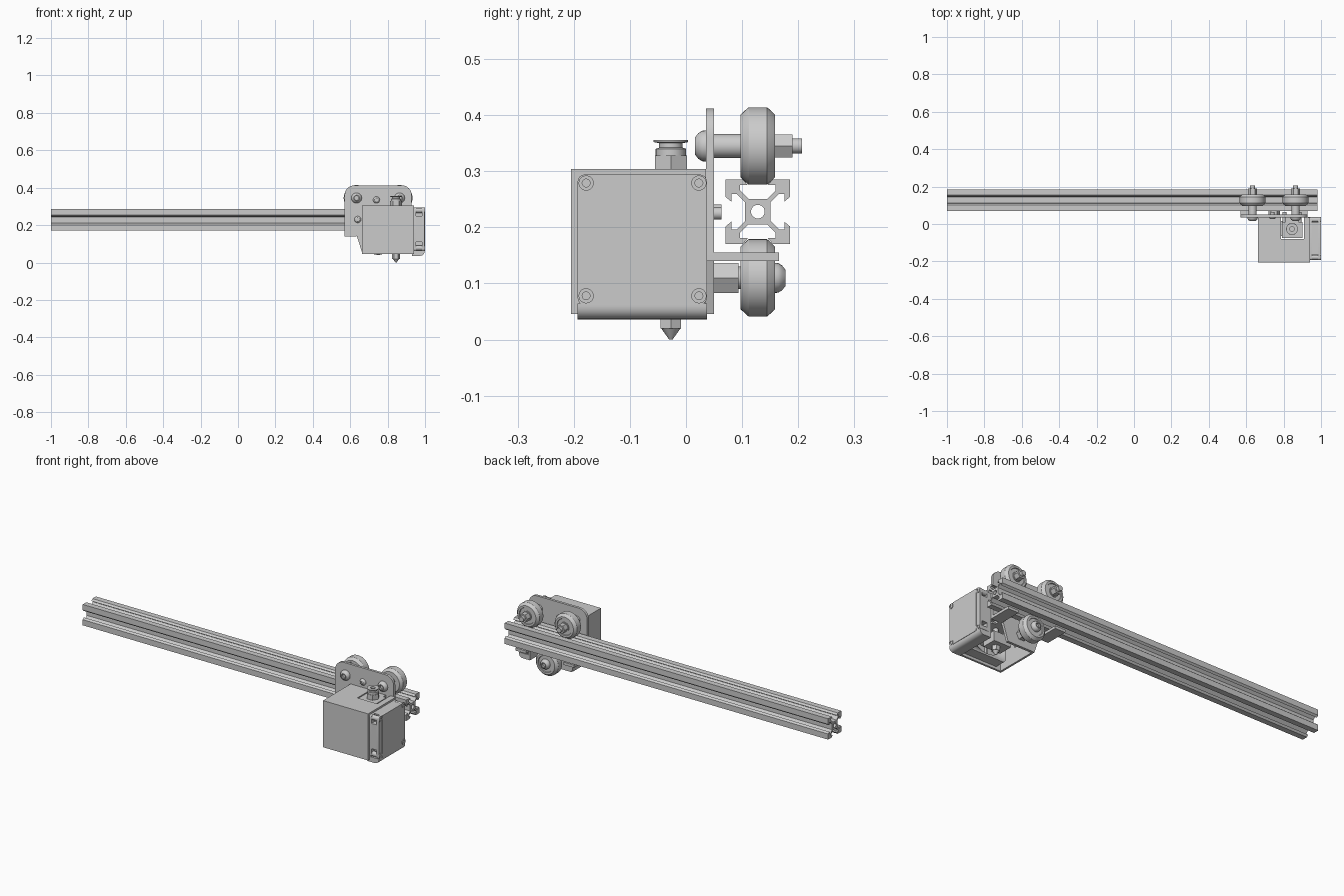
import bpy, bmesh, math
from mathutils import Vector

if "Cube" in bpy.data.objects:
    bpy.data.objects.remove(bpy.data.objects["Cube"])

def to3(axis, u, v, t):
    return {'X': (t, u, v), 'Y': (u, t, v), 'Z': (u, v, t)}[axis]

def finish(name, bm, smooth=False):
    bmesh.ops.recalc_face_normals(bm, faces=bm.faces)
    me = bpy.data.meshes.new(name)
    bm.to_mesh(me)
    bm.free()
    ob = bpy.data.objects.new(name, me)
    bpy.context.collection.objects.link(ob)
    bpy.ops.object.select_all(action='DESELECT')
    ob.select_set(True)
    bpy.context.view_layer.objects.active = ob
    if smooth:
        bpy.ops.object.shade_smooth_by_angle(angle=math.radians(30))
    return ob

def prism(name, outline, axis, a, b, smooth=False):
    """Extrude a 2D outline along an axis from a to b."""
    bm = bmesh.new()
    lo = [bm.verts.new(to3(axis, u, v, a)) for u, v in outline]
    hi = [bm.verts.new(to3(axis, u, v, b)) for u, v in outline]
    bm.faces.new(lo)
    bm.faces.new(hi)
    n = len(lo)
    for i in range(n):
        j = (i + 1) % n
        bm.faces.new((lo[i], lo[j], hi[j], hi[i]))
    return finish(name, bm, smooth)

def box(name, x0, x1, y0, y1, z0, z1):
    return prism(name, [(x0, y0), (x1, y0), (x1, y1), (x0, y1)], 'Z', z0, z1)

def lathe(name, prof, axis, u, v, n=32):
    """Revolve (radius, position) points around an axis through (u, v); closed at both ends."""
    bm = bmesh.new()
    rings = []
    for r, t in prof:
        rings.append([bm.verts.new(to3(axis, u + r * math.cos(2 * math.pi * k / n),
                                       v + r * math.sin(2 * math.pi * k / n), t)) for k in range(n)])
    for A, B in zip(rings, rings[1:]):
        for k in range(n):
            bm.faces.new((A[k], A[(k + 1) % n], B[(k + 1) % n], B[k]))
    bm.faces.new(rings[0])
    bm.faces.new(rings[-1])
    return finish(name, bm, n > 8)

def rod(name, axis, u, v, r, a, b, n=24):
    return lathe(name, [(r, a), (r, b)], axis, u, v, n)

def corner(cx, cy, r, a0, a1, n=6):
    return [(cx + r * math.cos(math.radians(a0 + (a1 - a0) * i / n)),
             cy + r * math.sin(math.radians(a0 + (a1 - a0) * i / n))) for i in range(n + 1)]

def round_rect(u0, u1, v0, v1, r):
    return (corner(u1 - r, v1 - r, r, 0, 90) + corner(u0 + r, v1 - r, r, 90, 180)
            + corner(u0 + r, v0 + r, r, 180, 270) + corner(u1 - r, v0 + r, r, 270, 360))

def cut(ob, cutter):
    m = ob.modifiers.new("cut", 'BOOLEAN')
    m.operation = 'DIFFERENCE'
    m.solver = 'EXACT'
    m.object = cutter
    cutter.hide_render = True
    bpy.context.view_layer.objects.active = ob
    bpy.ops.object.modifier_apply(modifier=m.name)
    bpy.data.objects.remove(cutter)

def button_head(name, u, v, y_base, y_top, r):
    d = y_top - y_base
    prof = [(r, y_base), (r * .97, y_base + d * .35), (r * .82, y_base + d * .7),
            (r * .55, y_top), (r * .4, y_top), (r * .4, y_base + d * .5)]
    lathe(name, prof, 'Y', u, v, 24)

# Slotted rail
RY, RZ, MM = 0.128, 0.228, 0.00577
half = [(2.84, 3.9), (5.5, 6.56), (5.5, 8.2), (3.1, 8.2), (4.6, 10)]
quarter = half + [(10, 10)] + [(b, a) for a, b in reversed(half)]
section = []
for q in range(4):
    c, s = round(math.cos(-q * math.pi / 2)), round(math.sin(-q * math.pi / 2))
    section += [(RY + MM * (a * c - b * s), RZ + MM * (a * s + b * c)) for a, b in quarter]
rail = prism("rail", section, 'X', -1.0, 0.98)
cut(rail, rod("rail_bore", 'X', RY, RZ, 0.0122, -1.1, 1.1))

# Carriage plate with two bent belt tabs
PY0, PY1 = 0.036, 0.05
plate = corner(0.878, 0.362, 0.05, 0, 90) + corner(0.62, 0.362, 0.05, 90, 180) + [
    (0.57, 0.145), (0.634, 0.145), (0.666, 0.046), (0.832, 0.046), (0.864, 0.145), (0.928, 0.145)]
prism("carriage_plate", plate, 'Y', PY0, PY1, True)
for i, x in enumerate((0.57, 0.864)):
    box(f"belt_tab_{i}", x, x + 0.064, PY0, 0.166, 0.14, 0.155)

# Grooved wheels
def wheel(name, x, z):
    side = [(0.014, 0.0305), (0.026, 0.0305), (0.026, 0.026), (0.044, 0.026),
            (0.046, 0.0305), (0.056, 0.0305), (0.067, 0.019), (0.069, 0.016)]
    prof = [(r, RY - t) for r, t in side] + [(r, RY + t) for r, t in reversed(side)]
    lathe(name, prof, 'Y', x, z, 48)

for i, x in enumerate((0.634, 0.864)):
    z = 0.345
    wheel(f"upper_wheel_{i}", x, z)
    button_head(f"upper_bolt_head_{i}", x, z, PY0, 0.016, 0.028)
    rod(f"upper_spacer_{i}", 'Y', x, z, 0.0215, PY1, 0.099)
    rod(f"upper_nut_{i}", 'Y', x, z, 0.024, 0.158, 0.19, 6)
    rod(f"upper_bolt_{i}", 'Y', x, z, 0.0135, 0.15, 0.207)
wheel("lower_wheel", 0.749, 0.11)
rod("eccentric_spacer", 'Y', 0.749, 0.11, 0.031, PY1, 0.094, 6)
rod("lower_washer", 'Y', 0.749, 0.11, 0.02, 0.093, 0.1)
button_head("lower_bolt_head", 0.749, 0.11, 0.158, 0.177, 0.027)

# Small plate screws
for i, (x, z) in enumerate(((0.74, 0.335), (0.64, 0.23))):
    button_head(f"plate_screw_{i}", x, z, PY0, 0.026, 0.018)
    rod(f"plate_screw_end_{i}", 'Y', x, z, 0.011, PY1, 0.063)
for i, x in enumerate((0.805, 0.885)):
    rod(f"hotend_screw_{i}", 'Y', x, 0.225, 0.011, 0.0, 0.063)

# Cover: open at back and bottom, notched top
cover = box("fan_cover", 0.664, 0.94, -0.205, PY0, 0.046, 0.304)
cut(cover, box("cover_inside", 0.675, 0.929, -0.194, 0.1, -0.1, 0.293))
cut(cover, box("cover_notch", 0.787, 0.908, -0.08, 0.1, 0.25, 0.4))
for k in range(4):
    z = 0.13 + k * 0.035
    cut(cover, box("side_vent", 0.6, 0.67 + 0.01, -0.09, -0.01, z, z + 0.012))

# Cooling fan inside the cover front
fan = prism("front_fan", round_rect(0.69, 0.92, 0.06, 0.29, 0.02), 'Y', -0.193, -0.137, True)
cut(fan, rod("fan_bore", 'Y', 0.805, 0.175, 0.105, -0.17, 0.0, 40))
rod("front_fan_hub", 'Y', 0.805, 0.175, 0.05, -0.172, -0.142, 32)
for k in range(7):
    a = 2 * math.pi * k / 7
    c, s = math.cos(a), math.sin(a)
    pts = [(0.805 + r * c - w * s, 0.175 + r * s + w * c)
           for r, w in ((0.045, -0.004), (0.1, 0.012), (0.1, 0.02), (0.045, 0.004))]
    prism(f"front_fan_blade_{k}", pts, 'Y', -0.165, -0.148)

# Side blower with flanges, corner screws and rounded outlet duct
BY0, BY1, BZ0, BZ1 = -0.193, 0.037, 0.062, 0.294
for i, (a, b) in enumerate(((0.94, 0.952), (0.984, 0.997))):
    prism(f"blower_flange_{i}", round_rect(BY0, BY1, BZ0, BZ1, 0.012), 'X', a, b, True)
box("blower_body_tall", 0.94, 0.999, -0.164, 0.009, BZ0, BZ1)
box("blower_body_wide", 0.94, 0.996, BY0, BY1, 0.11, 0.25)
for i, y in enumerate((-0.178, 0.023)):
    for j, z in enumerate((0.078, 0.279)):
        lathe(f"blower_screw_{i}_{j}", [(0.0135, 0.94), (0.0135, 1.0), (0.007, 1.0), (0.007, 0.994)],
              'X', y, z, 20)
duct = [(0.929, 0.064), (0.929, 0.036)] + corner(0.974, 0.059, 0.023, -90, 0) + [(0.997, 0.064)]
prism("outlet_duct", duct, 'Y', BY0, BY1, True)

# Hot end: finned heatsink, heater block, nozzle
HX, HY = 0.845, -0.027
box("heatsink_core", HX - 0.035, HX + 0.035, -0.05, PY0, 0.14, 0.3)
for k in range(8):
    z = 0.14 + k * 0.0215
    box(f"heatsink_fin_{k}", HX - 0.055, HX + 0.055, -0.075, 0.012, z, z + 0.01)
rod("heat_break", 'Z', HX, HY, 0.014, 0.09, 0.15)
box("heater_block", HX - 0.06, HX + 0.045, -0.065, 0.015, 0.045, 0.1)
lathe("nozzle_hex", [(0.021, 0.02), (0.021, 0.05)], 'Z', HX, HY, 6)
lathe("nozzle_tip", [(0.003, 0.0), (0.018, 0.021)], 'Z', HX, HY, 24)

# Push-in tube fitting
rod("fitting_hex", 'Z', HX, HY, 0.033, 0.295, 0.328, 6)
lathe("fitting_collar", [(0.027, 0.325), (0.027, 0.34), (0.021, 0.342), (0.021, 0.35),
                         (0.031, 0.352), (0.031, 0.356), (0.012, 0.356), (0.012, 0.335)], 'Z', HX, HY, 28)
